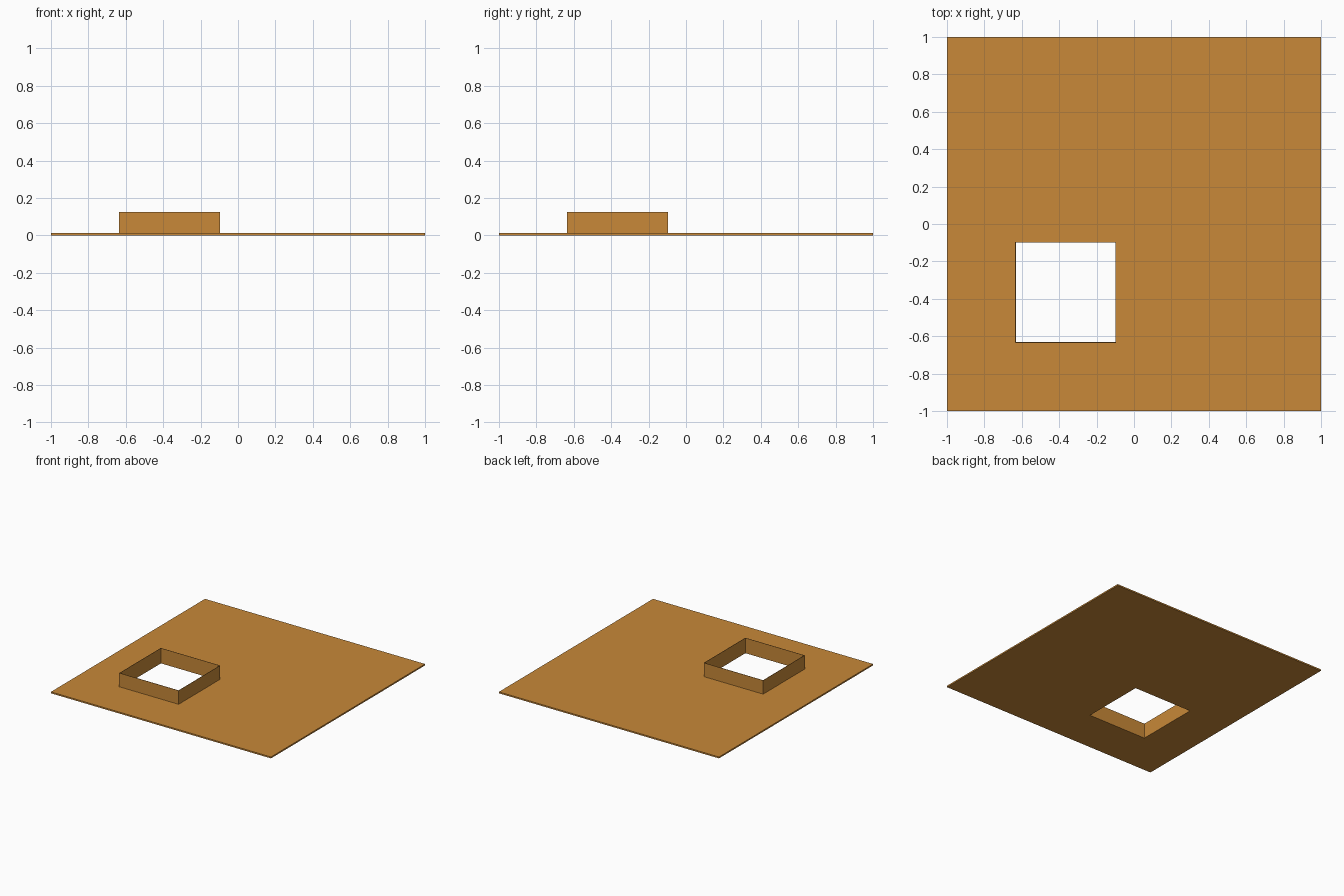
import bpy, bmesh

if "Cube" in bpy.data.objects:
    bpy.data.objects.remove(bpy.data.objects["Cube"])

mat = bpy.data.materials.new("ochre")
mat.diffuse_color = (0.58, 0.25, 0.04, 1)
mat.use_nodes = True
mat.node_tree.nodes["Principled BSDF"].inputs["Base Color"].default_value = mat.diffuse_color


def rect(x0, x1, y0, y1):
    return [(x0, y0), (x1, y0), (x1, y1), (x0, y1)]


def ring_prism(name, outer, inner, z0, z1):
    """Solid between an outer and an inner rectangle, from z0 to z1."""
    bm = bmesh.new()
    loops = [[bm.verts.new((x, y, z)) for x, y in r]
             for r, z in ((outer, z0), (outer, z1), (inner, z1), (inner, z0))]
    for a in range(4):
        p, q = loops[a], loops[(a + 1) % 4]
        for i in range(4):
            j = (i + 1) % 4
            bm.faces.new((p[i], p[j], q[j], q[i]))
    bmesh.ops.recalc_face_normals(bm, faces=bm.faces)
    mesh = bpy.data.meshes.new(name)
    bm.to_mesh(mesh)
    bm.free()
    mesh.materials.append(mat)
    obj = bpy.data.objects.new(name, mesh)
    bpy.context.collection.objects.link(obj)
    return obj


# Opening shared by the plate and its upstand
outer_curb = rect(-0.635, -0.095, -0.635, -0.095)
opening = rect(-0.632, -0.098, -0.632, -0.098)

# Thin flat plate with a square opening
ring_prism("roof_plate", rect(-1, 1, -1, 1), opening, 0, 0.012)

# Thin upright curb around the opening
ring_prism("opening_curb", outer_curb, opening, 0.006, 0.125)
